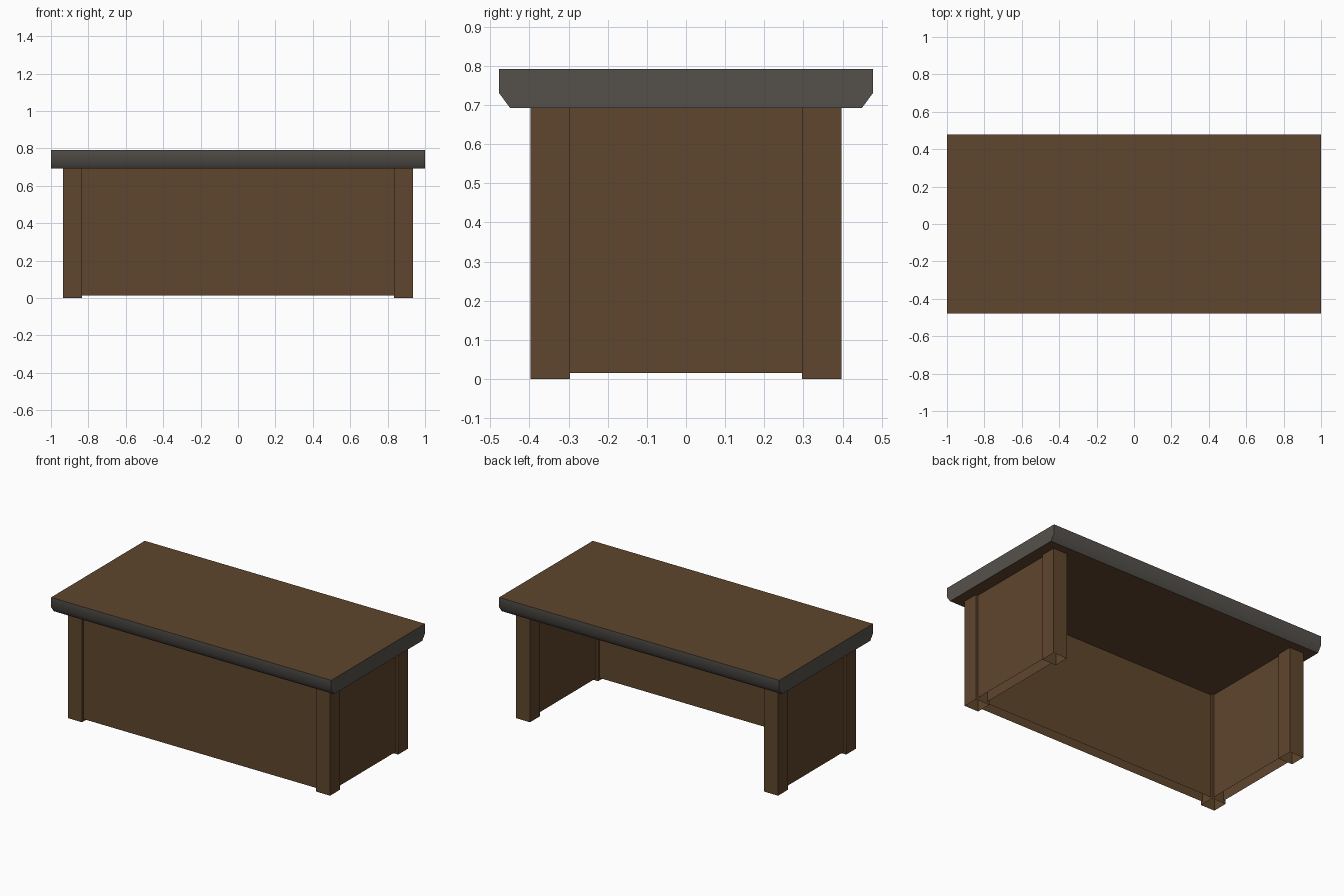
import bpy, bmesh, math

if "Cube" in bpy.data.objects:
    bpy.data.objects.remove(bpy.data.objects["Cube"])


def material(name, rgb):
    m = bpy.data.materials.new(name)
    m.diffuse_color = (*rgb, 1)
    m.use_nodes = True
    m.node_tree.nodes["Principled BSDF"].inputs["Base Color"].default_value = m.diffuse_color
    return m


BROWN = material("brown wood", (0.114, 0.061, 0.026))
GREY = material("dark grey edging", (0.091, 0.083, 0.073))


def finish(bm, name, mats):
    me = bpy.data.meshes.new(name)
    bm.to_mesh(me)
    bm.free()
    for m in mats:
        me.materials.append(m)
    ob = bpy.data.objects.new(name, me)
    bpy.context.collection.objects.link(ob)
    return ob


def open_box(name, x0, x1, y0, y1, z0, z1):
    """Hollow box with no underside, as seen from below."""
    bm = bmesh.new()
    bmesh.ops.create_cube(bm, size=1)
    for v in bm.verts:
        v.co = (x1 if v.co.x > 0 else x0,
                y1 if v.co.y > 0 else y0,
                z1 if v.co.z > 0 else z0)
    bm.normal_update()
    bottom = [f for f in bm.faces if f.normal.z < -0.9]
    bmesh.ops.delete(bm, geom=bottom, context='FACES_ONLY')
    return finish(bm, name, [BROWN])


UNDER, TOP = 0.693, 0.792
LX, LY, LEG = 0.935, 0.397, 0.10   # outer leg corner and leg width
INSET = 0.015                      # panels sit back from the leg faces

# Tabletop: chamfered profile swept along x, wood on top and below, grey sides
bm = bmesh.new()
profile = [(-0.45, UNDER), (0.45, UNDER), (0.478, 0.731),
           (0.478, TOP), (-0.478, TOP), (-0.478, 0.731)]
face = bm.faces.new([bm.verts.new((-1, y, z)) for y, z in profile])
ext = bmesh.ops.extrude_face_region(bm, geom=[face], use_keep_orig=True)
bmesh.ops.translate(bm, vec=(2, 0, 0),
                    verts=[g for g in ext["geom"] if isinstance(g, bmesh.types.BMVert)])
bmesh.ops.recalc_face_normals(bm, faces=bm.faces)
for f in bm.faces:
    f.material_index = 0 if abs(f.normal.z) > 0.9 else 1
top = finish(bm, "tabletop", [BROWN, GREY])
bpy.context.view_layer.objects.active = top
top.select_set(True)
bpy.ops.object.shade_smooth_by_angle(angle=math.radians(42))

# Legs and side panels
for sx, side in ((-1, "left"), (1, "right")):
    x0, x1 = sorted((sx * LX, sx * (LX - LEG)))
    for sy, end in ((-1, "front"), (1, "back")):
        y0, y1 = sorted((sy * LY, sy * (LY - LEG)))
        open_box(f"{end}_{side}_leg", x0, x1, y0, y1, 0, UNDER)
    open_box(f"{side}_panel", x0 + INSET, x1 - INSET,
             -LY + LEG, LY - LEG, INSET, UNDER)

# Front panel; the back stays open for the sitter
open_box("front_panel", -LX + LEG, LX - LEG,
         -LY + INSET, -LY + LEG - INSET, INSET, UNDER)
